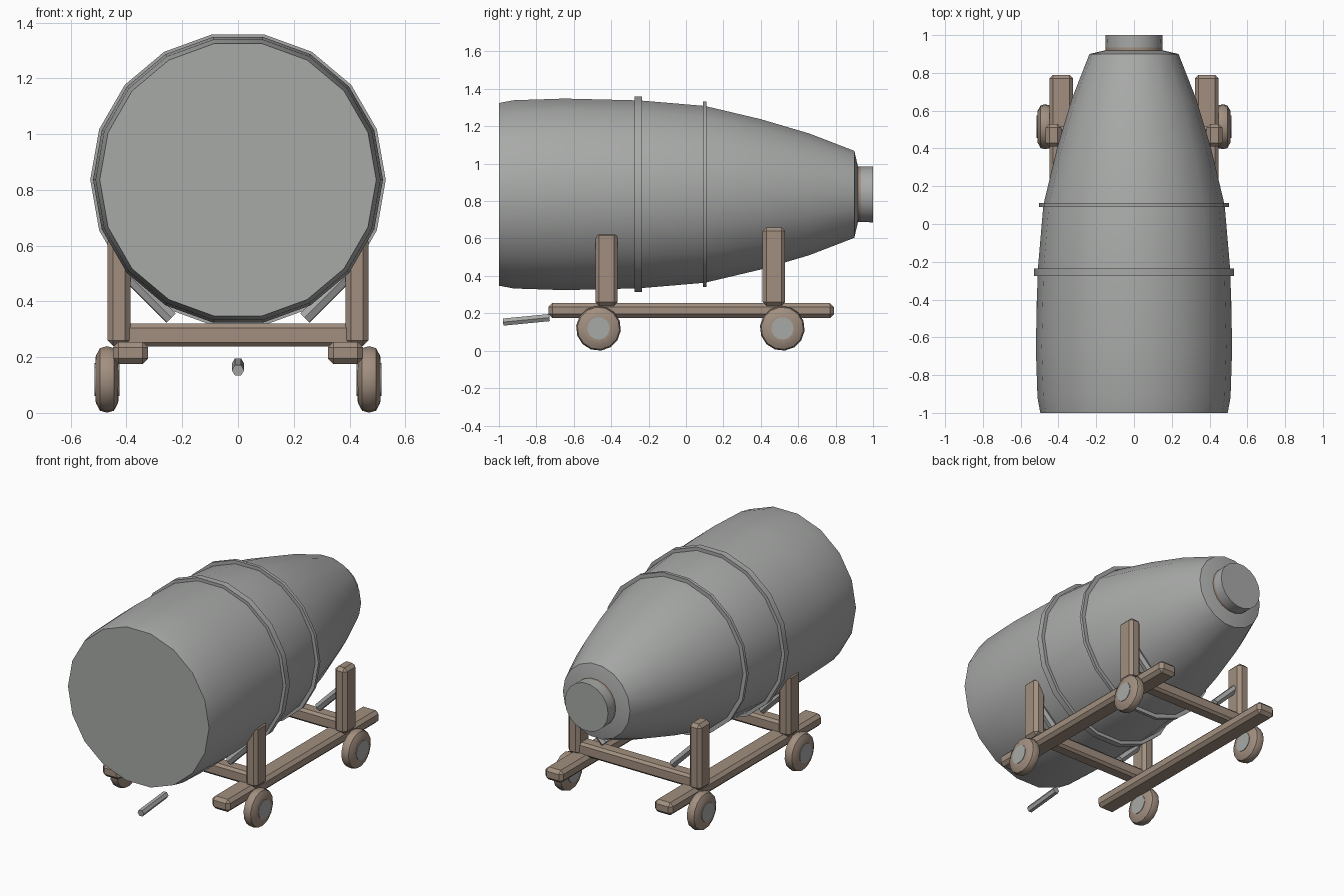
import bpy, bmesh, math
from mathutils import Vector

cube = bpy.data.objects.get("Cube")
if cube:
    bpy.data.objects.remove(cube, do_unlink=True)


def material(name, rgb):
    mat = bpy.data.materials.new(name)
    mat.use_nodes = True
    color = (*rgb, 1.0)
    mat.diffuse_color = color
    mat.node_tree.nodes["Principled BSDF"].inputs["Base Color"].default_value = color
    return mat


GREY = material("steel grey", (0.39, 0.40, 0.39))
TAN = material("worn tan wood", (0.36, 0.275, 0.215))


def finish(name, bm, mats, smooth=None):
    bmesh.ops.recalc_face_normals(bm, faces=bm.faces)
    mesh = bpy.data.meshes.new(name)
    bm.to_mesh(mesh)
    bm.free()
    for mat in mats:
        mesh.materials.append(mat)
    obj = bpy.data.objects.new(name, mesh)
    bpy.context.collection.objects.link(obj)
    if smooth:
        bpy.ops.object.select_all(action='DESELECT')
        obj.select_set(True)
        bpy.context.view_layer.objects.active = obj
        bpy.ops.object.shade_smooth_by_angle(angle=math.radians(smooth))
    return obj


def lathe(name, profile, sides, center, axis, mats, smooth=30, bands=()):
    """Spin (distance, radius) pairs round an axis; bands lists segments using material 1."""
    axis = Vector(axis).normalized()
    u = axis.orthogonal().normalized() if axis.y < 0.99 else Vector((1, 0, 0))
    v = axis.cross(u)
    bm = bmesh.new()
    rings = []
    for d, r in profile:
        ring = []
        for i in range(sides):
            a = math.tau * i / sides
            ring.append(bm.verts.new(Vector(center) + axis * d + (u * math.cos(a) + v * math.sin(a)) * r))
        rings.append(ring)
    for k, (lo, hi) in enumerate(zip(rings, rings[1:])):
        for i in range(sides):
            j = (i + 1) % sides
            face = bm.faces.new((lo[i], lo[j], hi[j], hi[i]))
            face.material_index = int(k in bands)
    bm.faces.new(rings[0])
    bm.faces.new(rings[-1])
    return finish(name, bm, mats, smooth)


def beam(name, x, y, z, bevel=0.02):
    """Chamfered timber between the given ranges."""
    bm = bmesh.new()
    bmesh.ops.create_cube(bm, size=1)
    for vert in bm.verts:
        vert.co = [(a + b) / 2 + c * (b - a) for (a, b), c in zip((x, y, z), vert.co)]
    bmesh.ops.bevel(bm, geom=bm.edges[:], offset=bevel, segments=1, affect='EDGES')
    return finish(name, bm, [TAN])


def rod(name, start, end, radius):
    start, end = Vector(start), Vector(end)
    return lathe(name, [(0, radius), ((end - start).length, radius)], 6,
                 start, end - start, [GREY], smooth=None)


# Drum body, shoulder and mouth
AXIS_POINT = (0, 0, 0.836)
Y = (0, 1, 0)
lathe("drum_body", [(-1, 0.496), (-0.92, 0.511), (-0.65, 0.52), (-0.25, 0.51), (0.1, 0.48),
                    (0.4, 0.408), (0.66, 0.33), (0.9, 0.236), (0.922, 0.14)],
      18, AXIS_POINT, Y, [GREY])
lathe("drum_mouth", [(0.9, 0.15), (0.935, 0.15), (1, 0.152)], 18, AXIS_POINT, Y,
      [GREY, TAN], bands=(0,))

# Hoops round the drum
for name, y0, y1, radius in (("wide_hoop", -0.275, -0.235, 0.53),
                             ("narrow_hoop", 0.09, 0.11, 0.503)):
    lathe(name, [(y0, 0.46), (y0, radius), (y1, radius), (y1, 0.46)], 18, AXIS_POINT, Y, [GREY])

# Cart stations: crossbar, posts, braces and wheels
for end, y, wheel_y, top in (("front", -0.425, -0.468, 0.635), ("rear", 0.47, 0.515, 0.66)):
    beam(end + "_crossbar", (-0.45, 0.45), (y - 0.045, y + 0.045), (0.238, 0.32), 0.015)
    for side, s in (("left", 1), ("right", -1)):
        label = f"{end}_{side}_"
        beam(label + "post", sorted((s * 0.385, s * 0.468)), (y - 0.06, y + 0.06), (0.24, top))
        rod(label + "brace", (s * 0.24, y, 0.34), (s * 0.42, y, 0.52), 0.026)
        hub_center = (s * 0.47, wheel_y, 0.12)
        lathe(label + "wheel", [(-0.042, 0.06), (-0.04, 0.085), (-0.025, 0.113), (0, 0.12),
                                (0.025, 0.113), (0.04, 0.085), (0.042, 0.06)],
              14, hub_center, (1, 0, 0), [TAN], smooth=40)
        lathe(label + "hub", [(-0.045, 0.06), (0.045, 0.06)], 14, hub_center, (1, 0, 0), [GREY])

# Long side rails
for side, s in (("left", 1), ("right", -1)):
    beam(side + "_rail", sorted((s * 0.322, s * 0.448)), (-0.735, 0.79), (0.175, 0.255))

# Tow bar
rod("tow_bar", (0, -0.978, 0.153), (0, -0.73, 0.177), 0.022)
